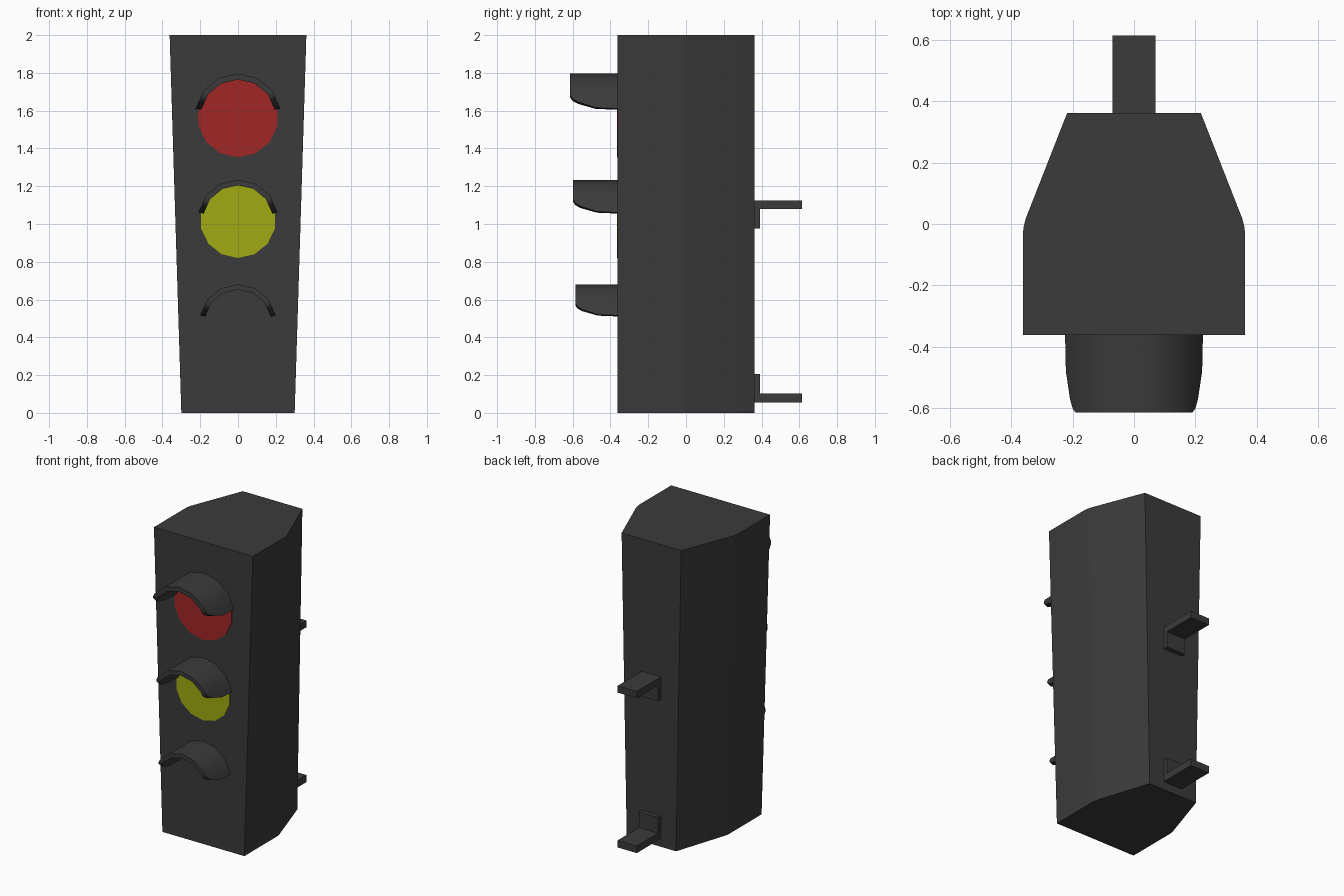
import bpy, math
from mathutils import Vector

if "Cube" in bpy.data.objects:
    bpy.data.objects.remove(bpy.data.objects["Cube"])


def material(name, rgb):
    m = bpy.data.materials.new(name)
    m.diffuse_color = (*rgb, 1)
    m.use_nodes = True
    m.node_tree.nodes["Principled BSDF"].inputs["Base Color"].default_value = m.diffuse_color
    return m


BLACK = material("dark grey", (0.043, 0.043, 0.043))
RED = material("red", (0.36, 0.019, 0.019))
YELLOW = material("yellow", (0.35, 0.40, 0.006))
FRONT = -0.362


def make(name, verts, faces, mat, smooth=False):
    me = bpy.data.meshes.new(name)
    me.from_pydata(verts, [], faces)
    me.materials.append(mat)
    ob = bpy.data.objects.new(name, me)
    bpy.context.collection.objects.link(ob)
    bpy.ops.object.select_all(action='DESELECT')
    bpy.context.view_layer.objects.active = ob
    ob.select_set(True)
    bpy.ops.object.mode_set(mode='EDIT')
    bpy.ops.mesh.select_all(action='SELECT')
    bpy.ops.mesh.normals_make_consistent(inside=False)
    bpy.ops.object.mode_set(mode='OBJECT')
    if smooth:
        bpy.ops.object.shade_smooth_by_angle(angle=math.radians(30))
    return ob


def loft(name, rings, mat, smooth=False):
    """Closed skin through equal-sized rings, capped at both ends."""
    n = len(rings[0])
    verts = [p for r in rings for p in r]
    faces = [(k*n + i, k*n + (i+1) % n, (k+1)*n + (i+1) % n, (k+1)*n + i)
             for k in range(len(rings) - 1) for i in range(n)]
    # caps as strips between the first and second half of each ring
    for b in (0, (len(rings) - 1) * n):
        faces += [(b+i, b+i+1, b+n-2-i, b+n-1-i) for i in range(n//2 - 1)]
    return make(name, verts, faces, mat, smooth)


def box(name, x, y0, y1, z0, z1):
    ring = [(-x, y0), (x, y0), (x, y1), (-x, y1)]
    loft(name, [[(px, py, z) for px, py in ring] for z in (z0, z1)], BLACK)


# Housing: tapers in width only, chamfered towards the back
half = [(0.362, FRONT), (0.362, -0.03), (0.36, -0.01), (0.353, 0.018), (0.218, 0.362)]
outline = half + [(-x, y) for x, y in reversed(half)]
loft("housing", [[(x*s, y, z) for x, y in outline]
                 for z, s in ((0, 0.30/0.362), (2, 1))], BLACK, True)


# Visors: arched shells whose lower corners curve back
def visor(name, zc, s):
    stations = [(0, 0), (0.118, 0.06), (0.21, 0.38), (0.24, 0.58), (0.252, 0.8)]
    rings = []
    for depth, t in stations:
        ring = []
        for r in (0.229, 0.198):
            arc = []
            for i in range(7):
                a = math.radians(11 + 158*i/6)
                arc.append(Vector((r*math.cos(a), 0, r*math.sin(a))))
            arc[0] = arc[0].lerp(arc[1], t)
            arc[6] = arc[6].lerp(arc[5], t)
            ring += arc if r > 0.2 else arc[::-1]
        rings.append([(p.x*s, FRONT + 0.002 - depth*s - 0.002, zc + p.z*s) for p in ring])
    loft(name, rings, BLACK, True)


# Lenses: thin polygonal plates on the front face
def lens(name, zc, r, mat, n=14):
    pts = [(r*math.sin(2*math.pi*i/n), zc + r*math.cos(2*math.pi*i/n)) for i in range(n)]
    verts = [(x, y, z) for y in (FRONT, FRONT - 0.004) for x, z in pts]
    faces = [tuple(range(n)), tuple(range(n, 2*n))]
    faces += [(i, (i+1) % n, n + (i+1) % n, n + i) for i in range(n)]
    make(name, verts, faces, mat)


for label, zc, s in (("top", 1.567, 1.0), ("middle", 1.02, 0.935), ("bottom", 0.477, 0.89)):
    visor(label + "_visor", zc, s)
lens("red_lens", 1.567, 0.214, RED)
lens("yellow_lens", 1.02, 0.2, YELLOW)

# Rear mounting brackets: an arm and a plate each
box("upper_bracket_arm", 0.07, 0.36, 0.615, 1.08, 1.125)
box("upper_bracket_plate", 0.07, 0.36, 0.392, 0.975, 1.08)
box("lower_bracket_arm", 0.07, 0.36, 0.615, 0.055, 0.102)
box("lower_bracket_plate", 0.07, 0.36, 0.392, 0.102, 0.205)
